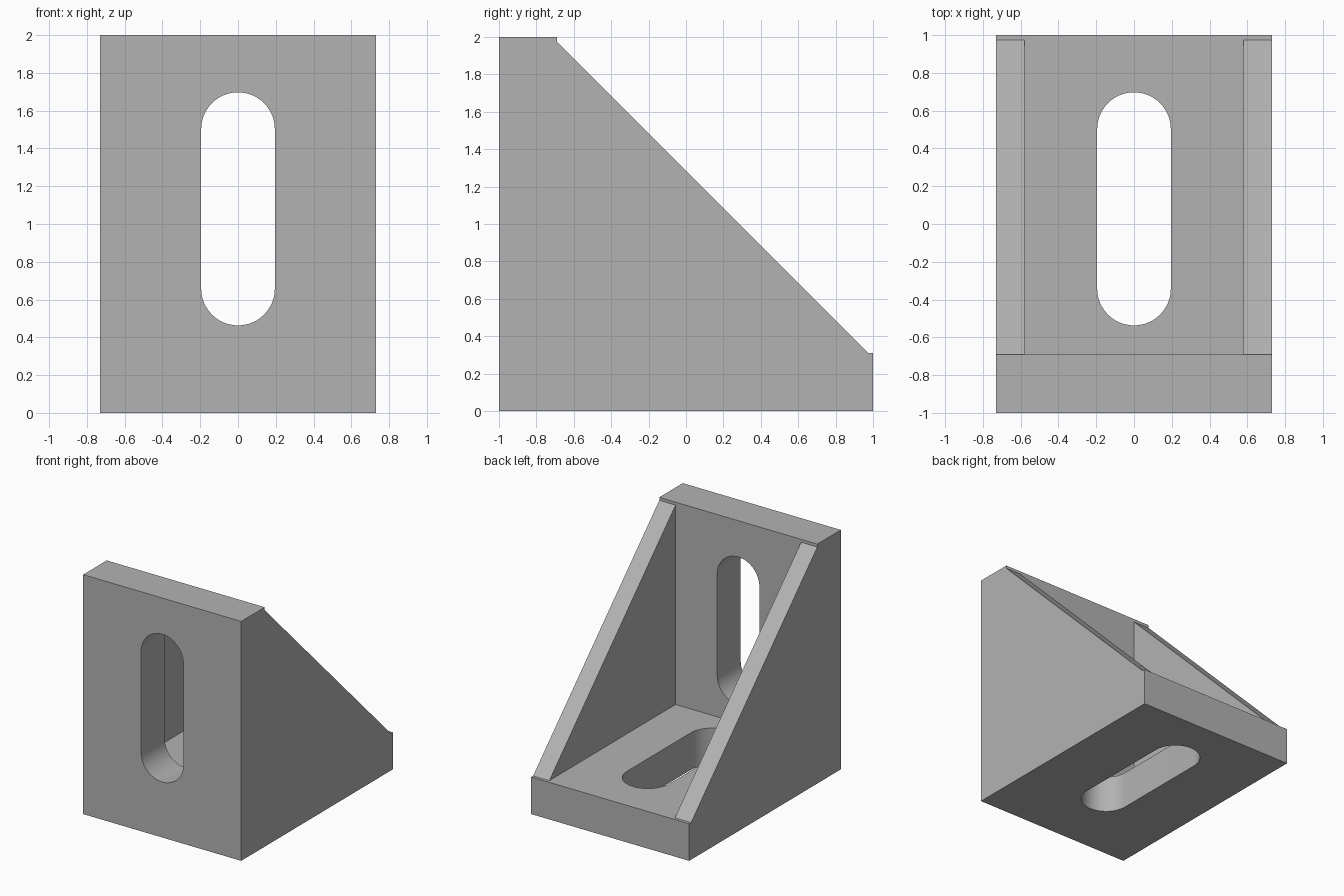
import bpy, bmesh, math
from mathutils import Matrix, Vector

if "Cube" in bpy.data.objects:
    bpy.data.objects.remove(bpy.data.objects["Cube"])

grey = bpy.data.materials.new("cast grey")
grey.diffuse_color = (0.45, 0.45, 0.45, 1)
grey.use_nodes = True
grey.node_tree.nodes["Principled BSDF"].inputs["Base Color"].default_value = grey.diffuse_color


def prism(name, points, direction):
    """Extrude a closed planar outline along a direction."""
    bm = bmesh.new()
    face = bm.faces.new([bm.verts.new(p) for p in points])
    result = bmesh.ops.extrude_face_region(bm, geom=[face])
    moved = [v for v in result["geom"] if isinstance(v, bmesh.types.BMVert)]
    bmesh.ops.translate(bm, verts=moved, vec=Vector(direction))
    bmesh.ops.recalc_face_normals(bm, faces=bm.faces)
    mesh = bpy.data.meshes.new(name)
    bm.to_mesh(mesh)
    bm.free()
    mesh.materials.append(grey)
    obj = bpy.data.objects.new(name, mesh)
    bpy.context.collection.objects.link(obj)
    return obj


def slot_outline(low, high, radius, steps=24):
    """Round-ended slot as (across, along) pairs."""
    outline = []
    for centre, start in ((high - radius, 0), (low + radius, math.pi)):
        for i in range(steps + 1):
            a = start + math.pi * i / steps
            outline.append((radius * math.cos(a), centre + radius * math.sin(a)))
    return outline


HALF, INNER, WALL = 0.73, 0.58, 0.31

# Solid bracket: two plates and the sloping side gussets in one profile
side = [(-1, 0), (1, 0), (1, WALL), (0.975, WALL),
        (WALL - 1, 1.975), (WALL - 1, 2), (-1, 2)]
bracket = prism("angle_bracket", [(-HALF, y, z) for y, z in side], (2 * HALF, 0, 0))

# Pocket between the gussets
pocket = [(-INNER, WALL - 1, WALL), (-INNER, 1.3, WALL),
          (-INNER, 1.3, 2.3), (-INNER, WALL - 1, 2.3)]
cutters = [prism("pocket_cutter", pocket, (2 * INNER, 0, 0))]

# Slots through the upright plate and the base plate
upright = [(x, -1.1, z) for x, z in slot_outline(0.463, 1.697, 0.195)]
cutters.append(prism("upright_slot_cutter", upright, (0, 0.6, 0)))
base = [(x, y, -0.1) for x, y in slot_outline(-0.537, 0.697, 0.195)]
cutters.append(prism("base_slot_cutter", base, (0, 0, 0.6)))

bpy.context.view_layer.objects.active = bracket
bracket.select_set(True)
for cutter in cutters:
    cutter.select_set(False)
    cutter.hide_render = True
    cut = bracket.modifiers.new(cutter.name, "BOOLEAN")
    cut.operation = "DIFFERENCE"
    cut.solver = "EXACT"
    cut.object = cutter
    bpy.ops.object.modifier_apply(modifier=cut.name)
for cutter in cutters:
    bpy.data.objects.remove(cutter)

# Smooth slot ends, sharp plate edges
bpy.ops.object.shade_smooth_by_angle(angle=math.radians(30))
